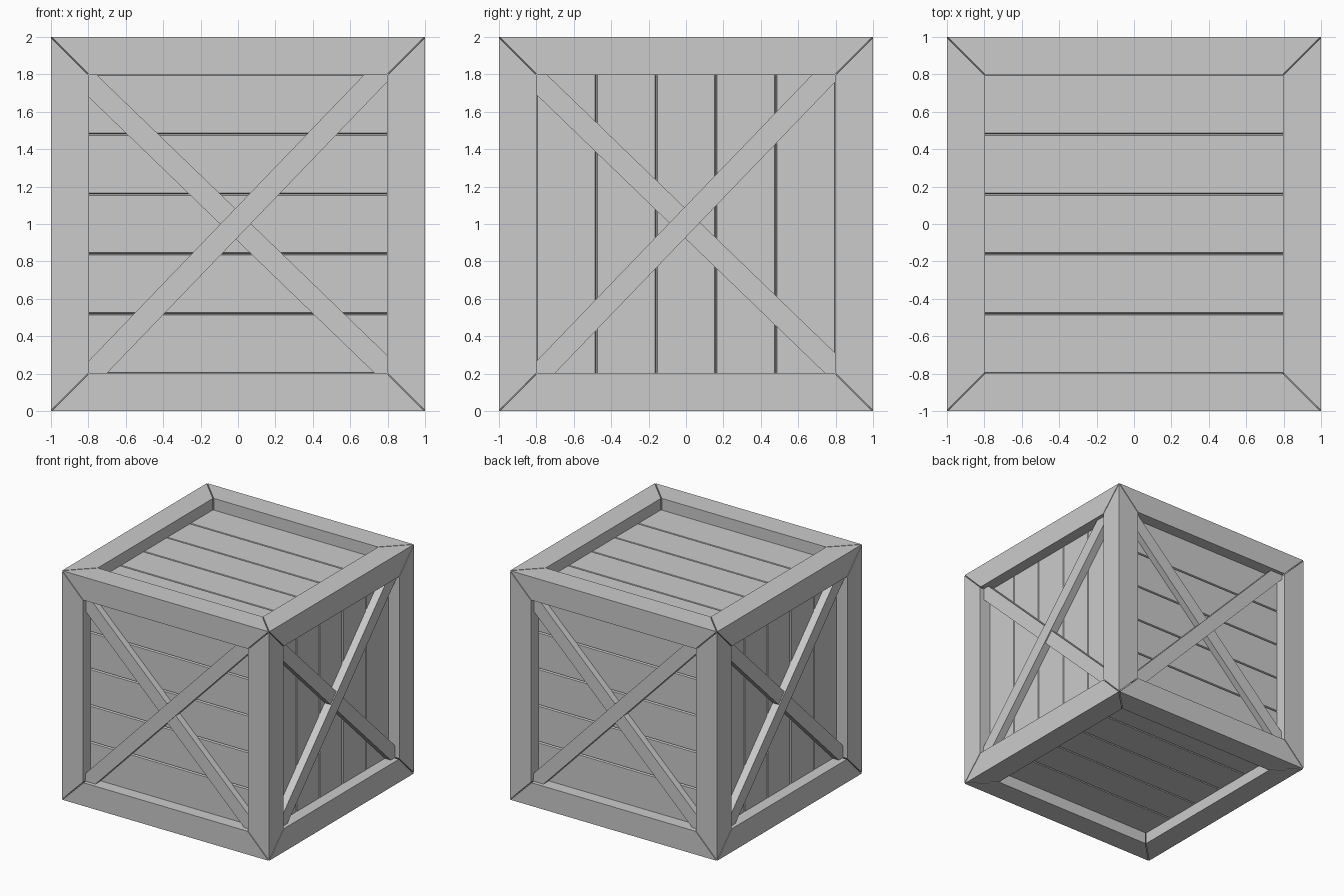
import bpy, bmesh, math
from mathutils import Matrix, Vector

if "Cube" in bpy.data.objects:
    bpy.data.objects.remove(bpy.data.objects["Cube"])

wood = bpy.data.materials.new("plain_grey")
wood.diffuse_color = (0.6, 0.6, 0.6, 1)
wood.use_nodes = True
wood.node_tree.nodes["Principled BSDF"].inputs["Base Color"].default_value = wood.diffuse_color

BEAM = 0.203      # frame width
PANEL = 0.9       # distance of plank surface from the centre
LIFT = Matrix.Translation((0, 0, 1))


def finish(name, bm, mat):
    bm.transform(LIFT @ mat)
    bmesh.ops.recalc_face_normals(bm, faces=bm.faces[:])
    me = bpy.data.meshes.new(name)
    bm.to_mesh(me)
    bm.free()
    me.materials.append(wood)
    ob = bpy.data.objects.new(name, me)
    bpy.context.collection.objects.link(ob)


def beam(name, mat):
    # square beam along x at the lower front edge, mitred in both directions
    bm = bmesh.new()
    a, b, gap = -1, -1 + BEAM, 0.005
    ends = []
    for s in (-1, 1):
        pts = [(1, a, a), (1 - BEAM, b, a), (1 - BEAM, b, b), (1 - BEAM, a, b)]
        ends.append([bm.verts.new((s * (x - gap), y, z)) for x, y, z in pts])
    l, r = ends
    for i in range(4):
        j = (i + 1) % 4
        bm.faces.new((l[i], l[j], r[j], r[i]))
    for e in ends:
        bm.faces.new((e[0], e[1], e[2]))
        bm.faces.new((e[0], e[2], e[3]))
    finish(name, bm, mat)


def plank(name, offset, mat):
    # plank along x facing -y, chamfered so neighbours meet in a V groove
    bm = bmesh.new()
    w, c, d = 0.16, 0.007, 0.014
    prof = [(-PANEL, -w + c), (-PANEL, w - c), (-PANEL + d, w),
            (-PANEL + 0.08, w), (-PANEL + 0.08, -w), (-PANEL + d, -w)]
    l, r = [[bm.verts.new((x, y, z + offset)) for y, z in prof] for x in (-0.81, 0.81)]
    for i in range(6):
        j = (i + 1) % 6
        bm.faces.new((l[i], l[j], r[j], r[i]))
    bm.faces.new(l)
    bm.faces.new(r)
    finish(name, bm, mat)


def brace(name, angle, centre, front, mat):
    # diagonal board trimmed to the frame opening
    bm = bmesh.new()
    bmesh.ops.create_cube(bm, size=1)
    back = PANEL - 0.005
    bm.transform(Matrix.Translation((0, -(front + back) / 2, centre))
                 @ Matrix.Rotation(-math.radians(angle), 4, 'Y')
                 @ Matrix.Diagonal((3, front - back, 0.116, 1)))
    for n in ((1, 0, 0), (-1, 0, 0), (0, 0, 1), (0, 0, -1)):
        v = Vector(n)
        bmesh.ops.bisect_plane(bm, geom=bm.verts[:] + bm.edges[:] + bm.faces[:],
                               plane_co=v * 0.805, plane_no=v, clear_outer=True)
        bmesh.ops.holes_fill(bm, edges=[e for e in bm.edges if e.is_boundary])
    finish(name, bm, mat)


def rot(deg, axis):
    return Matrix.Rotation(math.radians(deg), 4, axis)


# frame beams: four along each axis
for axis, turn in (("x", Matrix()), ("y", rot(90, 'Z')), ("z", rot(90, 'Y'))):
    for k in range(4):
        beam(f"frame_beam_{axis}_{k + 1}", turn @ rot(90 * k, 'X'))

# panels: turn of the face, whether planks are upright, whether it has braces
panels = {
    "front": (Matrix(), False, True),
    "right": (rot(90, 'Z'), True, True),
    "back": (rot(180, 'Z'), False, True),
    "left": (rot(270, 'Z'), True, True),
    "top": (rot(-90, 'X'), False, False),
    "bottom": (rot(90, 'X'), False, False),
}
for side, (mat, upright, braced) in panels.items():
    roll = rot(90, 'Y') if upright else Matrix()
    for i in range(5):
        plank(f"{side}_plank_{i + 1}", (i - 2) * 0.32, mat @ roll)
    if braced:
        brace(f"{side}_brace_upper", 46.1, 0.014, 0.967, mat)
        brace(f"{side}_brace_lower", -44.0, 0.0 if upright else -0.012, 0.957, mat)
